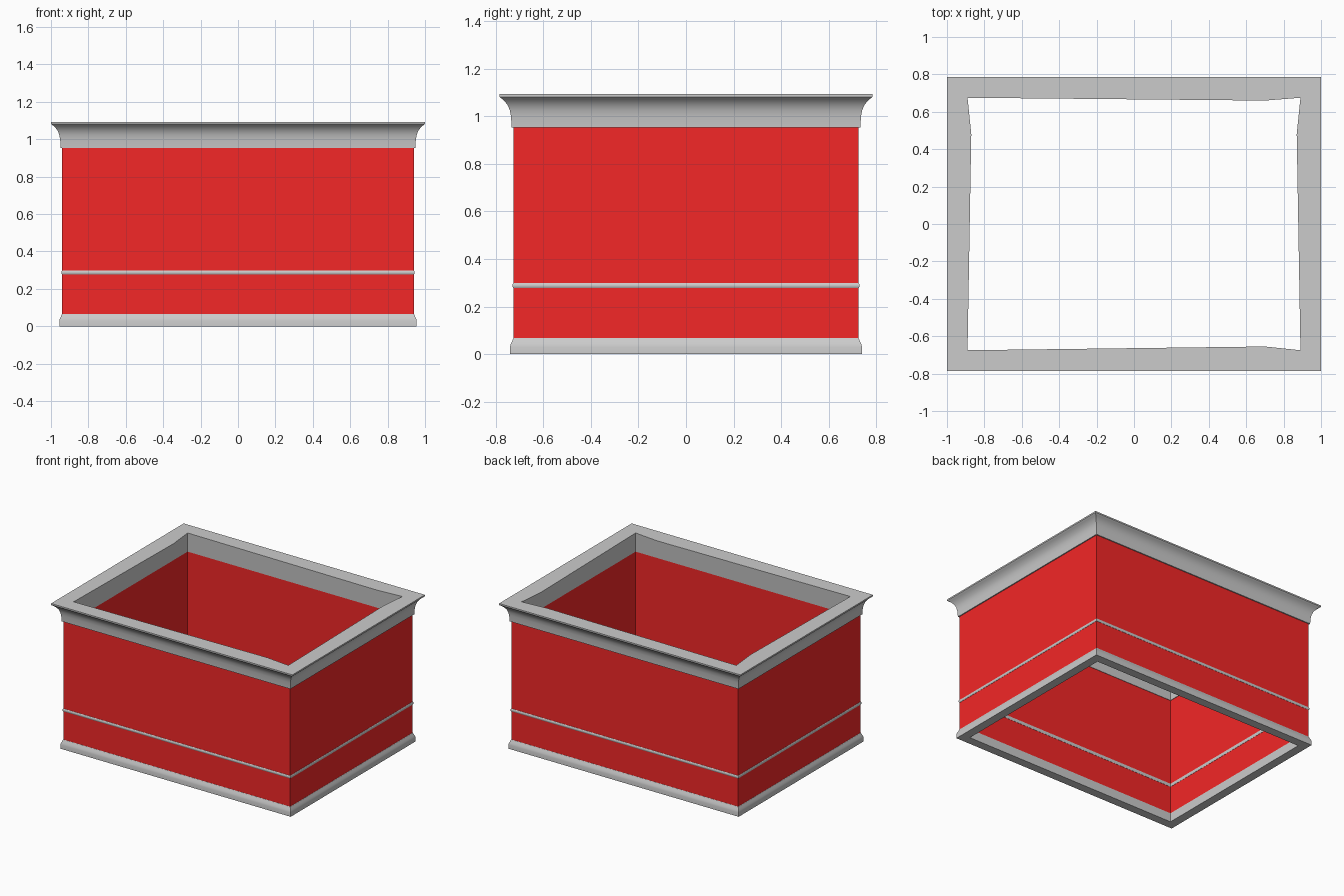
import bpy, bmesh, math
from mathutils import Vector

if "Cube" in bpy.data.objects:
    bpy.data.objects.remove(bpy.data.objects["Cube"])

INSET = 0.215  # half depth is this much less than half width


def sweep(name, profile, mat=None, dents=()):
    """Sweep a closed (half_width, z) profile round the rectangle with mitred corners."""
    bm = bmesh.new()
    rings = [[bm.verts.new((sx * h, sy * (h - INSET), z)) for h, z in profile]
             for sx, sy in ((1, 1), (-1, 1), (-1, -1), (1, -1))]
    n = len(profile)
    for i in range(4):
        a, b = rings[i], rings[(i + 1) % 4]
        for j in range(n):
            k = (j + 1) % n
            bm.faces.new((a[j], b[j], b[k], a[k]))
    # kink the first profile edge loop inwards at one point per side
    for i, p in enumerate(dents):
        v = rings[i][0]
        e = bm.edges.get((v, rings[(i + 1) % 4][0]))
        nv = bmesh.utils.edge_split(e, v, 0.3)[1]
        nv.co = Vector((p[0], p[1], v.co.z))
    bmesh.ops.recalc_face_normals(bm, faces=bm.faces)
    me = bpy.data.meshes.new(name)
    bm.to_mesh(me)
    bm.free()
    ob = bpy.data.objects.new(name, me)
    bpy.context.collection.objects.link(ob)
    if mat:
        me.materials.append(mat)
    bpy.ops.object.select_all(action='DESELECT')
    ob.select_set(True)
    bpy.context.view_layer.objects.active = ob
    bpy.ops.object.shade_smooth_by_angle(angle=math.radians(30))
    return ob


red = bpy.data.materials.new("red_paint")
red.diffuse_color = (0.9, 0.02, 0.02, 1)
red.use_nodes = True
red.node_tree.nodes["Principled BSDF"].inputs["Base Color"].default_value = red.diffuse_color

# Four painted walls
sweep("walls", [(0.893, 0.06), (0.94, 0.06), (0.94, 0.96), (0.893, 0.96)], red)

# Baseboard with eased top
sweep("baseboard", [(0.89, 0.0), (0.955, 0.0), (0.955, 0.03), (0.952, 0.042),
                    (0.946, 0.054), (0.941, 0.067), (0.89, 0.067)])

# Half-round rail, just showing on the inside of the walls
rail = [(0.937 + 0.008 * math.cos(t), 0.288 + 0.012 * math.sin(t))
        for t in (math.radians(-90 + 30 * i) for i in range(7))]
sweep("rail", [(0.8915, 0.30), (0.8915, 0.276)] + rail)

# Crown moulding: cove flaring to a flat lip, slightly kinked inner top edge
sweep("crown", [(0.89, 1.093), (0.89, 0.953), (0.948, 0.953), (0.951, 1.0),
                (0.956, 1.025), (0.964, 1.045), (0.976, 1.062), (0.988, 1.073),
                (0.998, 1.08), (1.0, 1.082), (1.0, 1.093)],
      dents=[(0.70, 0.66), (-0.87, 0.48), (0.70, -0.655), (0.87, 0.48)])
